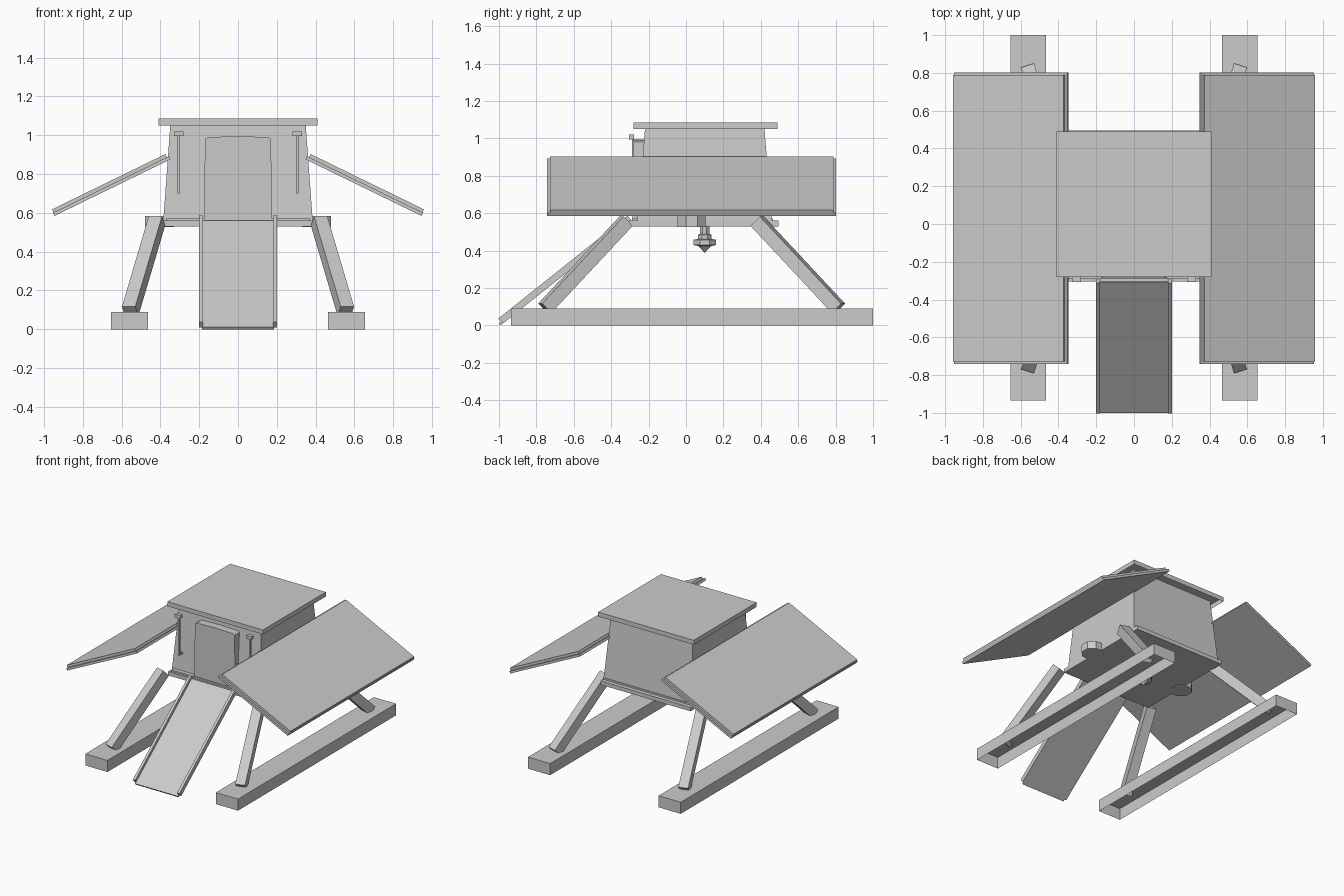
import bpy, bmesh, math
from mathutils import Vector, Matrix

if "Cube" in bpy.data.objects:
    bpy.data.objects.remove(bpy.data.objects["Cube"])

grey = bpy.data.materials.new("plain grey")
grey.diffuse_color = (0.6, 0.6, 0.6, 1)
grey.use_nodes = True
grey.node_tree.nodes["Principled BSDF"].inputs["Base Color"].default_value = grey.diffuse_color
CY = 0.03   # fore-aft centre of legs, panels and skids


def finish(name, bm):
    bmesh.ops.recalc_face_normals(bm, faces=bm.faces)
    me = bpy.data.meshes.new(name)
    bm.to_mesh(me)
    bm.free()
    me.materials.append(grey)
    ob = bpy.data.objects.new(name, me)
    bpy.context.collection.objects.link(ob)
    return ob


def box(name, lo, hi, mat=None, taper=(1, 1), open_bottom=False):
    """Box between two corners; the top can taper, the bottom can be open."""
    lo, hi = Vector(lo), Vector(hi)
    mid, size = (lo + hi) / 2, hi - lo
    bm = bmesh.new()
    bmesh.ops.create_cube(bm, size=1)
    for v in bm.verts:
        if v.co.z > 0:
            v.co.x *= taper[0]
            v.co.y *= taper[1]
        v.co = Vector(a * b for a, b in zip(v.co, size)) + mid
    bmesh.ops.recalc_face_normals(bm, faces=bm.faces)
    if open_bottom:
        low = [f for f in bm.faces if f.normal.z < -0.9]
        bmesh.ops.delete(bm, geom=low, context='FACES_ONLY')
    if mat:
        bm.transform(mat)
    return finish(name, bm)


def lathe(name, profile, centre, sides=8):
    """Revolve (radius, z) points around a vertical axis."""
    bm = bmesh.new()
    rings = []
    for r, z in profile:
        rings.append([bm.verts.new((centre[0] + r * math.cos(a), centre[1] + r * math.sin(a), z))
                      for a in (math.tau * (i + 0.5) / sides for i in range(sides))])
    for a, b in zip(rings, rings[1:]):
        for i in range(sides):
            j = (i + 1) % sides
            bm.faces.new((a[i], a[j], b[j], b[i]))
    bm.faces.new(rings[0])
    bm.faces.new(rings[-1])
    return finish(name, bm)


def beam(name, a, b, w):
    """Square beam from a to b, kept level across its width."""
    a, b = Vector(a), Vector(b)
    d = (b - a).normalized()
    side = d.cross(Vector((0, 0, 1))).normalized()
    up = side.cross(d)
    mat = Matrix((side, up, -d)).transposed().to_4x4()
    mat.translation = (a + b) / 2
    n = (b - a).length / 2
    return box(name, (-w / 2, -w / 2, -n), (w / 2, w / 2, n), mat)


# Cabin, roof and platform
box("cabin", (-0.385, -0.26, 0.56), (0.385, 0.46, 1.06), taper=(0.905, 0.885))
box("roof", (-0.41, -0.28, 1.05), (0.41, 0.49, 1.085), open_bottom=True)
box("platform", (-0.385, -0.305, 0.53), (0.385, 0.495, 0.56))
box("cabin_sill", (-0.37, -0.29, 0.56), (0.37, 0.465, 0.572))

# Door with clipped top corners
bm = bmesh.new()
outline = [(-0.175, 0.56), (0.175, 0.56), (0.17, 0.98), (0.155, 0.99), (0, 0.995),
           (-0.155, 0.99), (-0.17, 0.98)]
front = bm.faces.new([bm.verts.new((x, -0.285, z)) for x, z in outline])
ext = bmesh.ops.extrude_face_region(bm, geom=[front])
for v in ext["geom"]:
    if isinstance(v, bmesh.types.BMVert):
        v.co.y = -0.21
bm.faces.ensure_lookup_table()
if not front.is_valid or len([f for f in bm.faces if len(f.verts) == 7]) < 2:
    bm.faces.new([v for v in bm.verts if v.co.y < -0.28])
finish("door", bm)

# Ramp deck and side rails, local y runs up the slope
run = Vector((0, 0.69, 0.55))
ramp = Matrix.Translation((0, -0.992, 0.0)) @ Matrix.Rotation(math.atan2(run.z, run.y), 4, 'X')
box("ramp_deck", (-0.185, 0, 0), (0.185, run.length, 0.014), ramp)
for s in (-1, 1):
    x = 0.19 * s
    box("ramp_rail", (x - 0.01, 0.015, 0.0), (x + 0.01, run.length + 0.015, 0.036), ramp)

# Paired parts on both sides
for s in (-1, 1):
    # Skid, hollow underneath
    x = 0.56 * s
    box("skid", (x - 0.095, -0.935, 0), (x + 0.095, 1.0, 0.09), open_bottom=True)
    # Splayed legs
    for f in (-1, 1):
        beam("leg", (0.418 * s, CY + 0.35 * f, 0.558), (0.556 * s, CY + 0.785 * f, 0.092), 0.072)
    # Drum under the platform edge
    lathe("side_drum", [(0.081, 0.527), (0.081, 0.585)], (0.405 * s, CY))
    # Sloping wing panel: face plate over a slightly longer backing plate
    wing = Matrix.Translation((0.37 * s, CY, 0.905))
    wing = wing @ Matrix.Rotation(math.radians(26.0) * s, 4, 'Y')
    for name, a, b, h, lo, hi in (("wing_face", 0.005, 0.655, 0.758, -0.018, 0.0),
                                  ("wing_back", -0.008, 0.658, 0.772, -0.036, -0.018)):
        xs = sorted((a * s, b * s))
        box(name, (xs[0], -h, lo), (xs[1], h, hi), wing)
    # Lamp and stem beside the door
    x = 0.305 * s
    box("lamp_head", (x - 0.024, -0.306, 0.995), (x + 0.024, -0.278, 1.02))
    box("lamp_stem", (x - 0.006, -0.29, 0.70), (x + 0.006, -0.278, 0.995))
    box("lamp_bracket", (x - 0.006, -0.28, 0.70), (x + 0.006, -0.235, 0.71))

# Hanging nozzle under the platform
lathe("nozzle", [(0.028, 0.54), (0.028, 0.49), (0.038, 0.485), (0.04, 0.462), (0.066, 0.458),
                 (0.066, 0.43), (0.037, 0.425), (0.002, 0.39)], (0, 0.1))
